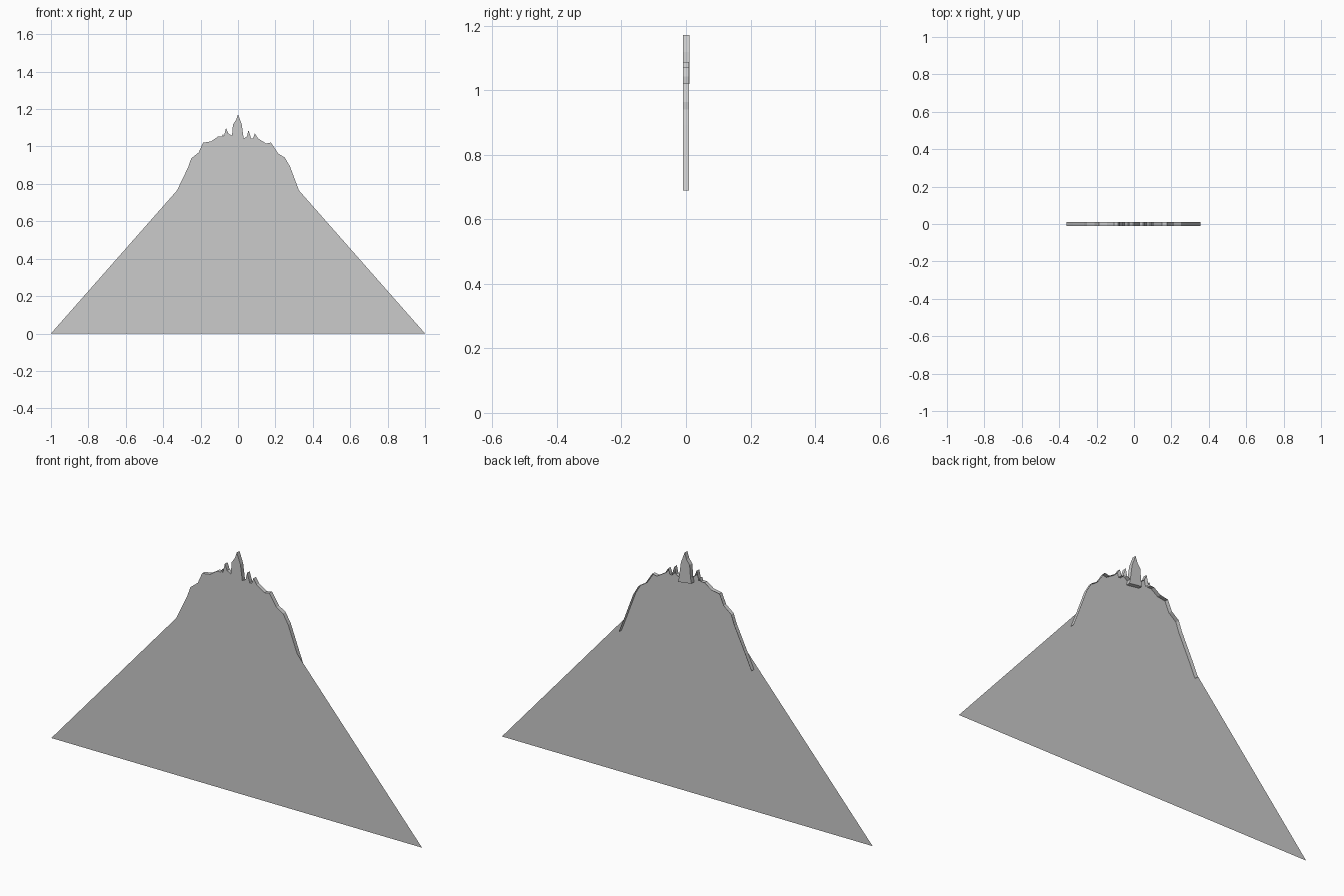
import bpy, bmesh

if "Cube" in bpy.data.objects:
    bpy.data.objects.remove(bpy.data.objects["Cube"])

FRONT, BACK = -0.01, 0.01

# Ridge outline, left to right (x, z)
left = [(-.326, .765), (-.267, .888), (-.25, .936), (-.21, .968), (-.187, 1.02),
        (-.144, 1.027), (-.107, 1.053), (-.086, 1.053), (-.08, 1.068), (-.075, 1.053),
        (-.064, 1.10), (-.052, 1.07)]
peak = [(-.032, 1.058), (-.027, 1.118), (-.011, 1.14), (0, 1.172),
        (.02, 1.118), (.03, 1.043)]
right = [(.048, 1.053), (.056, 1.088), (.07, 1.043), (.08, 1.043), (.09, 1.07),
         (.107, 1.043), (.15, 1.016), (.176, 1.021), (.193, .995), (.214, .963),
         (.25, .941), (.278, .893), (.326, .765)]


def make(name, build):
    bm = bmesh.new()
    build(bm)
    mesh = bpy.data.meshes.new(name)
    bm.to_mesh(mesh)
    bm.free()
    obj = bpy.data.objects.new(name, mesh)
    bpy.context.collection.objects.link(obj)
    return obj


def row(bm, pts, y):
    return [bm.verts.new((x, y, z)) for x, z in pts]


def sheet(bm):
    # one flat face facing the front
    pts = [(-1, 0)] + left + peak + right + [(1, 0)]
    bm.faces.new(row(bm, pts[::-1], FRONT))


def rim(bm):
    # open band running back from the ridge, ends tucked behind the sheet
    pts = [(-.36, .69)] + left + peak + right + [(.355, .69)]
    a, b = row(bm, pts, FRONT), row(bm, pts, BACK)
    for i in range(len(pts) - 1):
        bm.faces.new((a[i], a[i + 1], b[i + 1], b[i]))


def block(bm):
    # solid back and base behind the central spire
    pts = [(-.037, 1.03)] + peak + [(.035, 1.02)]
    a, b = row(bm, pts, FRONT), row(bm, pts, BACK + .001)
    bm.faces.new(b)
    bm.faces.new((a[0], a[-1], b[-1], b[0]))
    for i in range(len(pts) - 1):
        bm.faces.new((a[i], a[i + 1], b[i + 1], b[i]))


make("mountain_face", sheet)
make("ridge_rim", rim)
make("summit_spire", block)
